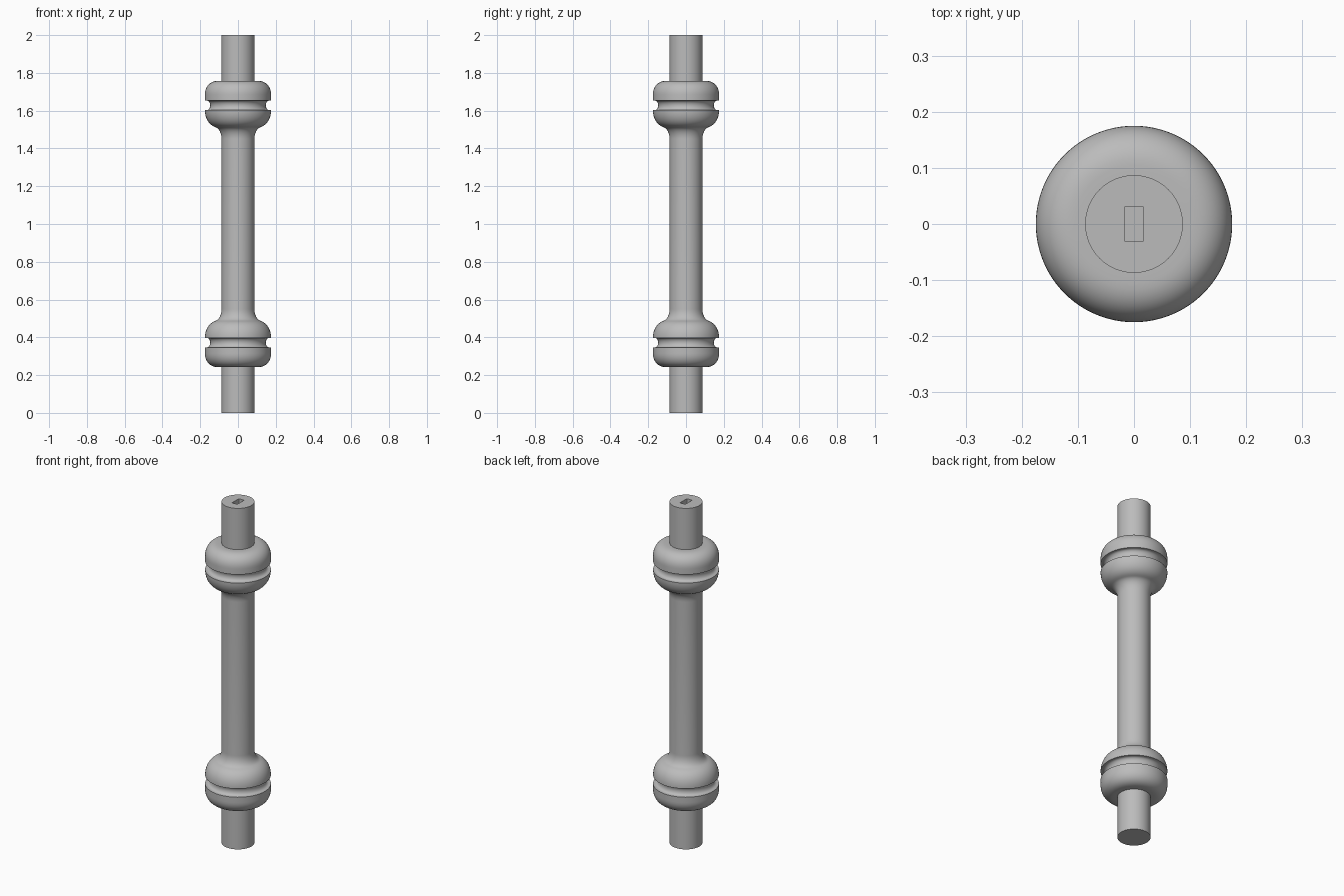
import bpy, bmesh, math
from mathutils import Matrix, Vector
from mathutils.geometry import interpolate_bezier

cube = bpy.data.objects.get("Cube")
if cube:
    bpy.data.objects.remove(cube)

grey = bpy.data.materials.new("plain grey")
grey.use_nodes = True
colour = (0.5, 0.5, 0.5, 1)
grey.diffuse_color = colour
grey.node_tree.nodes["Principled BSDF"].inputs["Base Color"].default_value = colour

SHAFT, BEAD, SIDES = 0.087, 0.175, 96


def curve(a, b, c, d, n=12):
    """Points along a profile curve with end points a, d and handles b, c."""
    pts = [Vector((r, 0, z)) for r, z in (a, b, c, d)]
    return [(p.x, p.z) for p in interpolate_bezier(*pts, n)]


# Lower half of the turned profile: radius, height
half = [(0, 0), (SHAFT, 0), (SHAFT, 0.242)]
half += curve((0.105, 0.242), (0.15, 0.242), (BEAD, 0.275), (BEAD, 0.315))
half += [(BEAD, 0.347)]
# Groove between the two halves of the bead
half += [(0.165 - 0.018 * math.sin(math.pi * i / 10),
          0.372 - 0.025 * math.cos(math.pi * i / 10)) for i in range(11)]
# Rounded shoulder, then a hollow flare into the shaft
half += curve((BEAD, 0.397), (BEAD, 0.44), (0.155, 0.475), (0.12, 0.487))
half += curve((0.12, 0.487), (0.10, 0.494), (SHAFT, 0.52), (SHAFT, 0.55))[1:]
profile = half + [(r, 2 - z) for r, z in reversed(half)]


def make_object(name, bm):
    bmesh.ops.recalc_face_normals(bm, faces=bm.faces)
    mesh = bpy.data.meshes.new(name)
    bm.to_mesh(mesh)
    bm.free()
    mesh.materials.append(grey)
    obj = bpy.data.objects.new(name, mesh)
    bpy.context.collection.objects.link(obj)
    return obj


# Turned spindle
bm = bmesh.new()
verts = [bm.verts.new((r, 0, z)) for r, z in profile]
edges = [bm.edges.new(pair) for pair in zip(verts, verts[1:])]
bmesh.ops.spin(bm, geom=verts + edges, cent=(0, 0, 0), axis=(0, 0, 1),
               angle=math.tau, steps=SIDES)
bmesh.ops.remove_doubles(bm, verts=bm.verts, dist=0.0002)
spindle = make_object("turned_spindle", bm)

# Slot cutter with slightly rounded corners
bm = bmesh.new()
bmesh.ops.create_cube(bm, size=1, matrix=Matrix.Translation((0, 0, 2))
                      @ Matrix.Diagonal((0.034, 0.063, 0.2, 1)))
upright = [e for e in bm.edges if abs(e.verts[0].co.z - e.verts[1].co.z) > 0.1]
bmesh.ops.bevel(bm, geom=upright, offset=0.003, segments=3, profile=0.5, affect='EDGES')
cutter = make_object("slot_cutter", bm)
cutter.hide_render = True

# Cut the slot into the top end
bpy.context.view_layer.objects.active = spindle
spindle.select_set(True)
cut = spindle.modifiers.new("top_slot", 'BOOLEAN')
cut.operation = 'DIFFERENCE'
cut.solver = 'EXACT'
cut.object = cutter
bpy.ops.object.modifier_apply(modifier=cut.name)
bpy.data.objects.remove(cutter)
bpy.ops.object.shade_smooth_by_angle(angle=math.radians(35))
